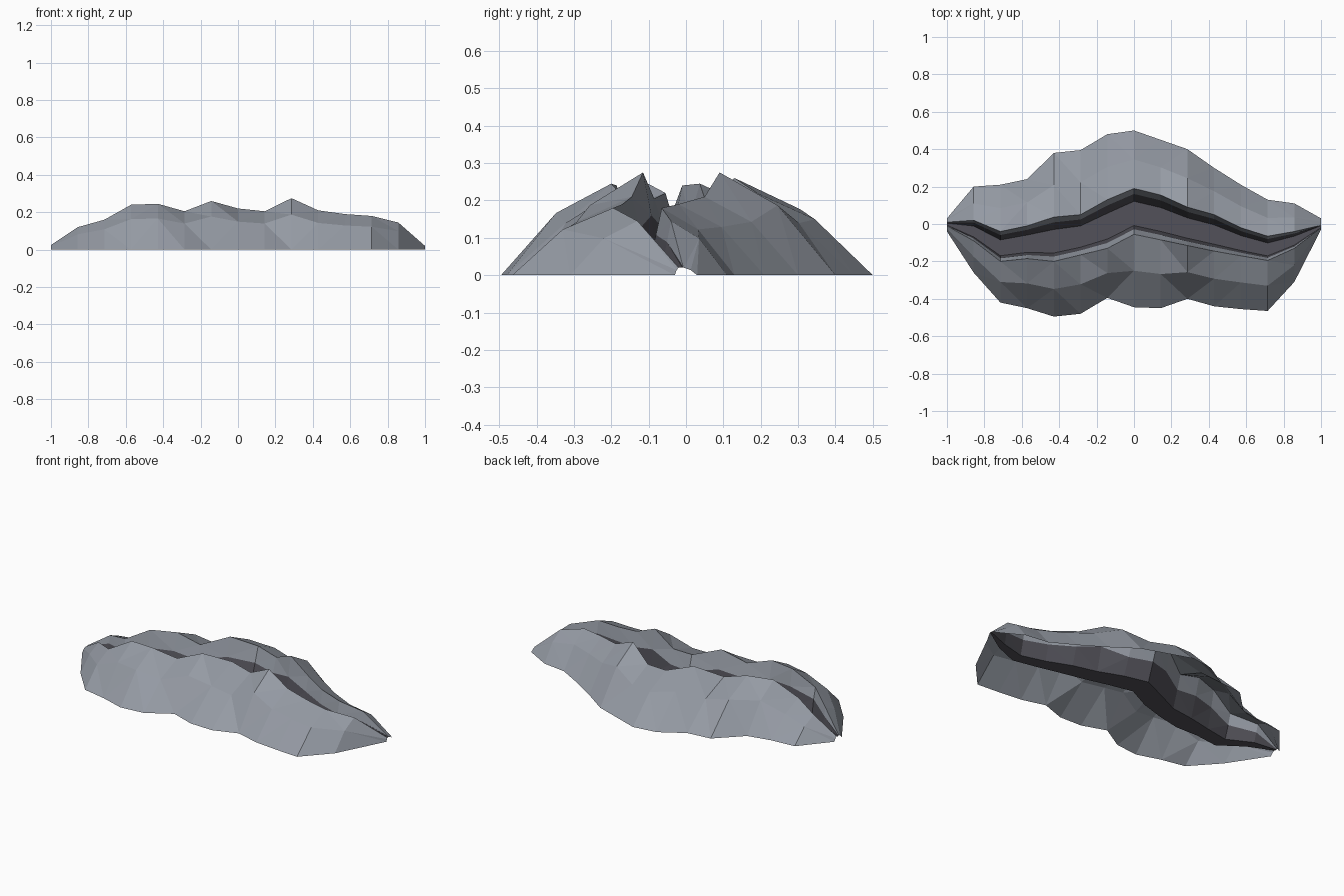
import bpy, bmesh

if "Cube" in bpy.data.objects:
    bpy.data.objects.remove(bpy.data.objects["Cube"])

def material(name, rgb):
    m = bpy.data.materials.new(name)
    m.diffuse_color = (*rgb, 1)
    m.use_nodes = True
    m.node_tree.nodes["Principled BSDF"].inputs["Base Color"].default_value = m.diffuse_color
    return m

ROCK = material("grey rock", (0.30, 0.325, 0.37))
DARK = material("dark crevice", (0.085, 0.083, 0.10))

# Stations along x: back foot y, back crest y, front crest y, front foot y, crest z
STATIONS = [
    (0.03, 0.01, -0.01, -0.04, 0.025),
    (0.20, 0.02, -0.09, -0.26, 0.12),
    (0.21, -0.04, -0.20, -0.42, 0.16),
    (0.24, -0.01, -0.185, -0.45, 0.24),
    (0.38, 0.037, -0.20, -0.495, 0.245),
    (0.395, 0.05, -0.165, -0.48, 0.205),
    (0.48, 0.13, -0.13, -0.395, 0.26),
    (0.50, 0.19, -0.055, -0.445, 0.22),
    (0.45, 0.155, -0.085, -0.45, 0.205),
    (0.40, 0.09, -0.115, -0.40, 0.275),
    (0.30, 0.05, -0.145, -0.44, 0.21),
    (0.21, -0.02, -0.17, -0.455, 0.19),
    (0.13, -0.065, -0.195, -0.465, 0.18),
    (0.11, -0.04, -0.13, -0.31, 0.145),
    (0.03, -0.005, -0.02, -0.03, 0.02),
]
FLOOR = 0.02

def loft(name, rows, mats, band_mat):
    """Skin a list of cross-sections; each band along the profile takes one colour."""
    bm = bmesh.new()
    grid = [[bm.verts.new(p) for p in row] for row in rows]
    for a, b in zip(grid, grid[1:]):
        for j in range(len(a) - 1):
            f = bm.faces.new((a[j], a[j + 1], b[j + 1], b[j]))
            f.material_index = band_mat[j]
    # split the rock into flat triangular facets
    bmesh.ops.triangulate(bm, faces=bm.faces[:])
    up = sum(f.normal.z * f.calc_area() for f in bm.faces if not f.normal_update())
    if up < 0:
        bmesh.ops.reverse_faces(bm, faces=bm.faces[:])
    me = bpy.data.meshes.new(name)
    bm.to_mesh(me)
    bm.free()
    for m in mats:
        me.materials.append(m)
    ob = bpy.data.objects.new(name, me)
    bpy.context.collection.objects.link(ob)

back, front, floor = [], [], []
n = len(STATIONS) - 1
for i, (bf, bc, fc, ff, z) in enumerate(STATIONS):
    x = -1 + 2 * i / n
    w = bc - fc                      # crevice width at the crests
    low = min(FLOOR, z)
    shoulder = 0.68 * z
    lip = low + 0.55 * (z - low)
    b_floor, f_floor = bc - 0.28 * w, fc + 0.19 * w
    back.append([(x, bf, 0), (x, (bf + bc) / 2, shoulder), (x, bc, z),
                 (x, bc - 0.12 * w, lip), (x, b_floor, low)])
    front.append([(x, ff, 0), (x, (ff + fc) / 2, shoulder), (x, fc, z),
                  (x, fc + 0.11 * w, lip), (x, f_floor, low)])
    floor.append([(x, b_floor, low), (x, f_floor, low)])

# Two rock banks with dark lower inner walls, and the sunken floor between them
loft("back_ridge", back, (ROCK, DARK), (0, 0, 0, 1))
loft("front_ridge", front, (ROCK, DARK), (0, 0, 0, 1))
loft("crevice_floor", floor, (DARK,), (0,))
